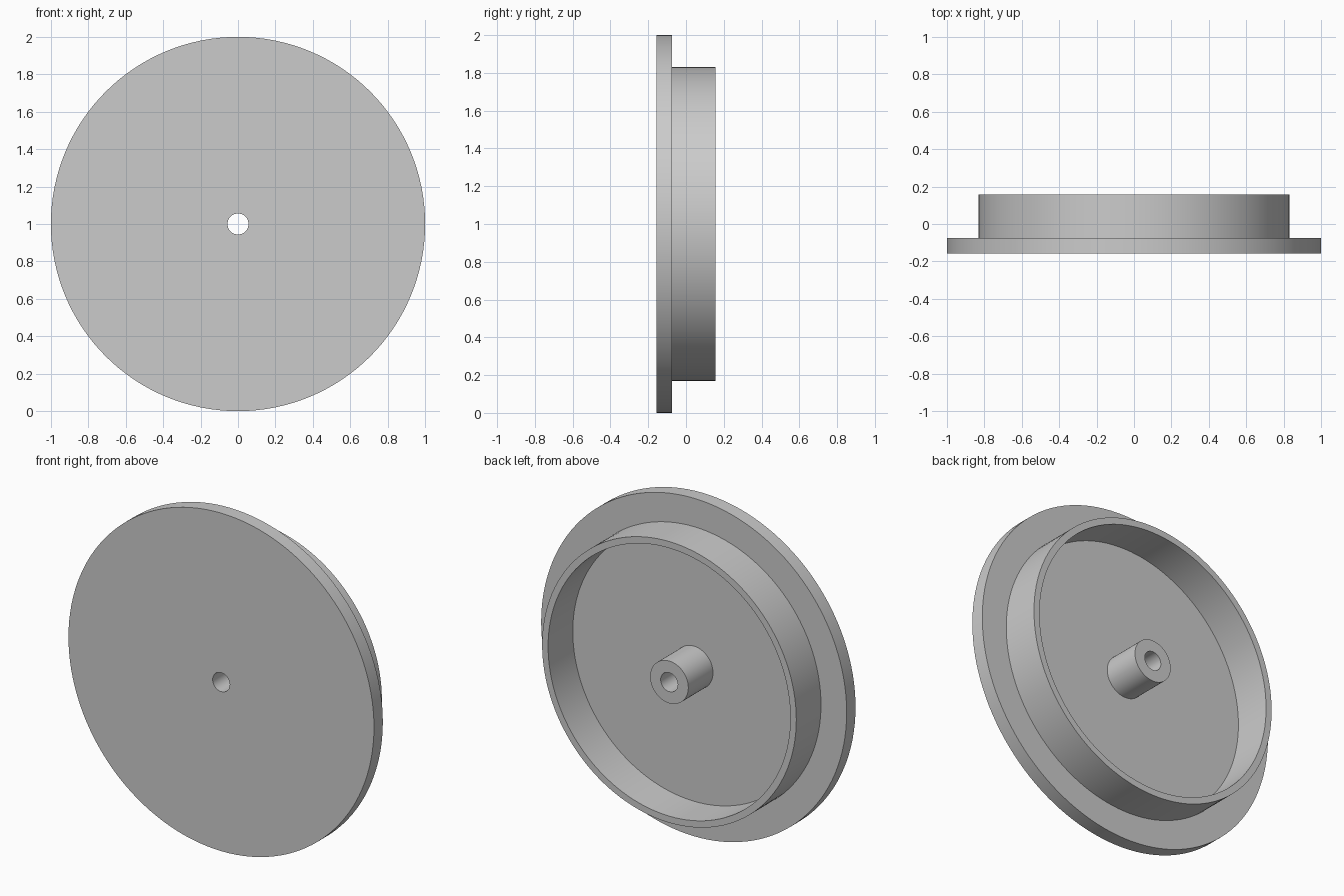
import bpy, bmesh, math
from mathutils import Matrix, Vector

cube = bpy.data.objects.get("Cube")
if cube:
    bpy.data.objects.remove(cube)

SEGMENTS = 128
FRONT, STEP, BACK = -0.157, -0.074, 0.157
HOLE_R, HUB_R, RIM_IN, RIM_OUT, DISC_R = 0.056, 0.125, 0.793, 0.832, 1.0

# Plain grey material
grey = bpy.data.materials.new("plain grey")
colour = (0.6, 0.6, 0.6, 1.0)
grey.diffuse_color = colour
grey.use_nodes = True
grey.node_tree.nodes["Principled BSDF"].inputs["Base Color"].default_value = colour

# Closed cross-section (radius, y): disc, raised rim, floor, hub and bore
profile = [
    (HOLE_R, FRONT), (DISC_R, FRONT), (DISC_R, STEP),
    (RIM_OUT, STEP), (RIM_OUT, BACK), (RIM_IN, BACK), (RIM_IN, STEP),
    (HUB_R, STEP), (HUB_R, BACK), (HOLE_R, BACK),
]

# Turn the cross-section around the y axis through the disc centre
bm = bmesh.new()
rings = []
for i in range(SEGMENTS):
    turn = Matrix.Rotation(math.tau * i / SEGMENTS, 3, 'Y')
    rings.append([bm.verts.new(turn @ Vector((r, y, 0)) + Vector((0, 0, 1)))
                  for r, y in profile])
for i, ring in enumerate(rings):
    after = rings[(i + 1) % SEGMENTS]
    for j in range(len(profile)):
        k = (j + 1) % len(profile)
        bm.faces.new((ring[j], ring[k], after[k], after[j]))
bmesh.ops.recalc_face_normals(bm, faces=bm.faces)

mesh = bpy.data.meshes.new("flanged_wheel")
bm.to_mesh(mesh)
bm.free()
mesh.materials.append(grey)
wheel = bpy.data.objects.new("flanged_wheel", mesh)
bpy.context.collection.objects.link(wheel)

# Smooth round walls, crisp rims
bpy.ops.object.select_all(action='DESELECT')
wheel.select_set(True)
bpy.context.view_layer.objects.active = wheel
bpy.ops.object.shade_smooth_by_angle(angle=math.radians(30))
